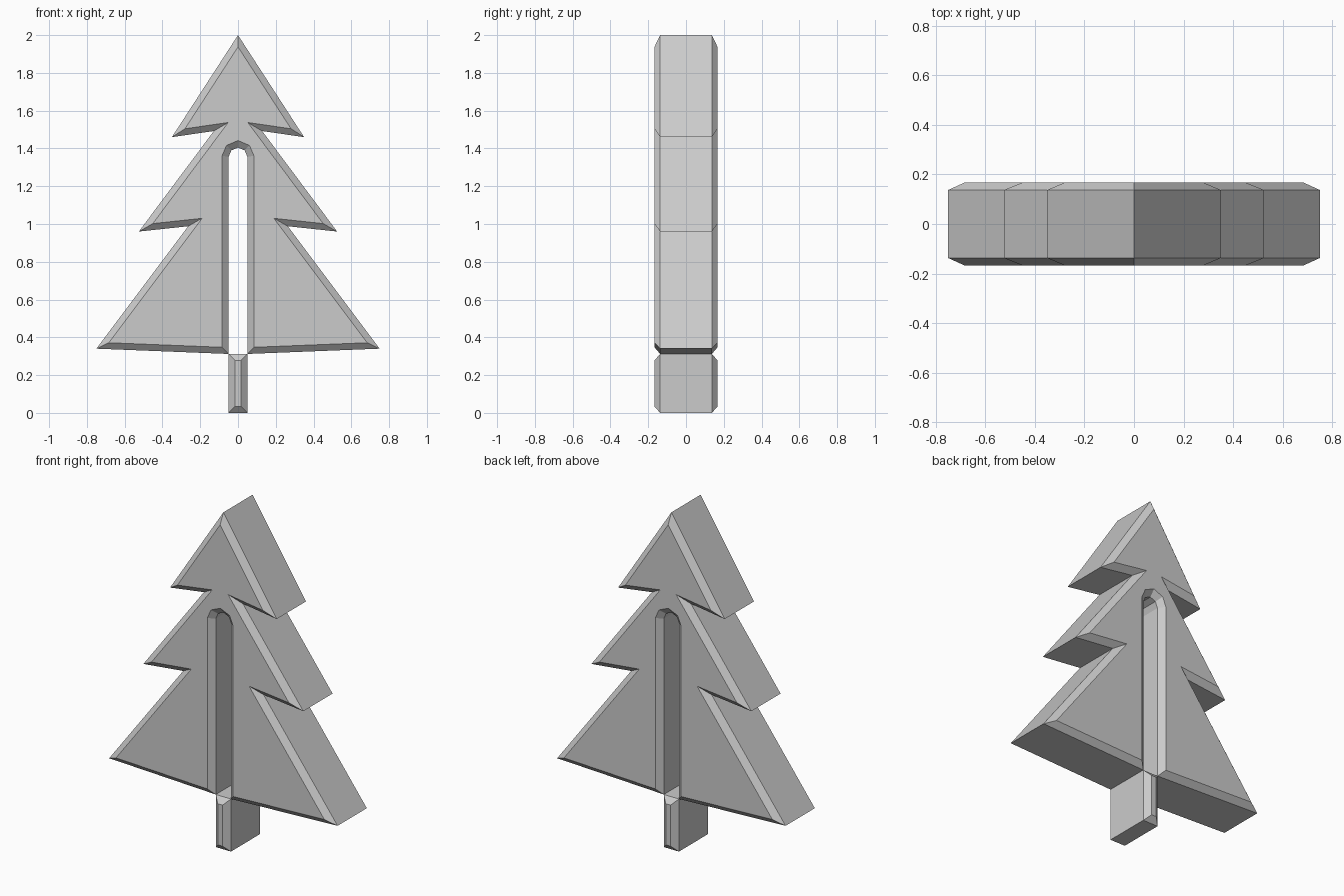
import bpy
import bmesh
from mathutils import Vector

BEVEL = 0.034     # inset of the front and back faces
HALF_WALL = 0.137  # half depth of the straight side walls
HALF_DEPTH = 0.167

cube = bpy.data.objects.get("Cube")
if cube:
    bpy.data.objects.remove(cube, do_unlink=True)

grey = bpy.data.materials.new("light grey")
grey.use_nodes = True
colour = (0.6, 0.6, 0.6, 1)
grey.diffuse_color = colour
grey.node_tree.nodes["Principled BSDF"].inputs["Base Color"].default_value = colour


def mirrored(half):
    """Close a right-hand half outline with its mirror image."""
    left = [(-x, z) for x, z in reversed(half) if x > 0]
    return [Vector(p) for p in half + left]


def inset(points, distance):
    """Move every edge of a clockwise outline inward by the same distance."""
    result = []
    for i, p in enumerate(points):
        a = (p - points[i - 1]).normalized()
        b = (points[(i + 1) % len(points)] - p).normalized()
        na, nb = Vector((a.y, -a.x)), Vector((b.y, -b.x))
        result.append(p + (na + nb) * distance / (1 + na.dot(nb)))
    return result


def chamfered_plate(name, outline):
    """Extrude an outline along y with chamfered front and back rims."""
    face = inset(outline, BEVEL)
    layers = [(face, -HALF_DEPTH), (outline, -HALF_WALL),
              (outline, HALF_WALL), (face, HALF_DEPTH)]
    bm = bmesh.new()
    rings = [[bm.verts.new((p.x, y, p.y)) for p in pts] for pts, y in layers]
    n = len(outline)
    for r, s in zip(rings, rings[1:]):
        for i in range(n):
            j = (i + 1) % n
            bm.faces.new((r[i], r[j], s[j], s[i]))
    bm.faces.new(rings[0])
    bm.faces.new(rings[-1])
    bmesh.ops.recalc_face_normals(bm, faces=bm.faces)
    mesh = bpy.data.meshes.new(name)
    bm.to_mesh(mesh)
    bm.free()
    mesh.materials.append(grey)
    obj = bpy.data.objects.new(name, mesh)
    bpy.context.collection.objects.link(obj)
    return obj


# Three tiers of branches around a slot with an arched top
chamfered_plate("tree_branches", mirrored([
    (0, 2), (0.35, 1.46), (0.128, 1.492), (0.525, 0.96), (0.264, 0.988),
    (0.75, 0.34), (0.05, 0.312), (0.05, 1.355), (0.035, 1.39), (0, 1.405)]))

# Short trunk under the slot
chamfered_plate("trunk", mirrored([(0.05, 0.312), (0.05, 0)]))
